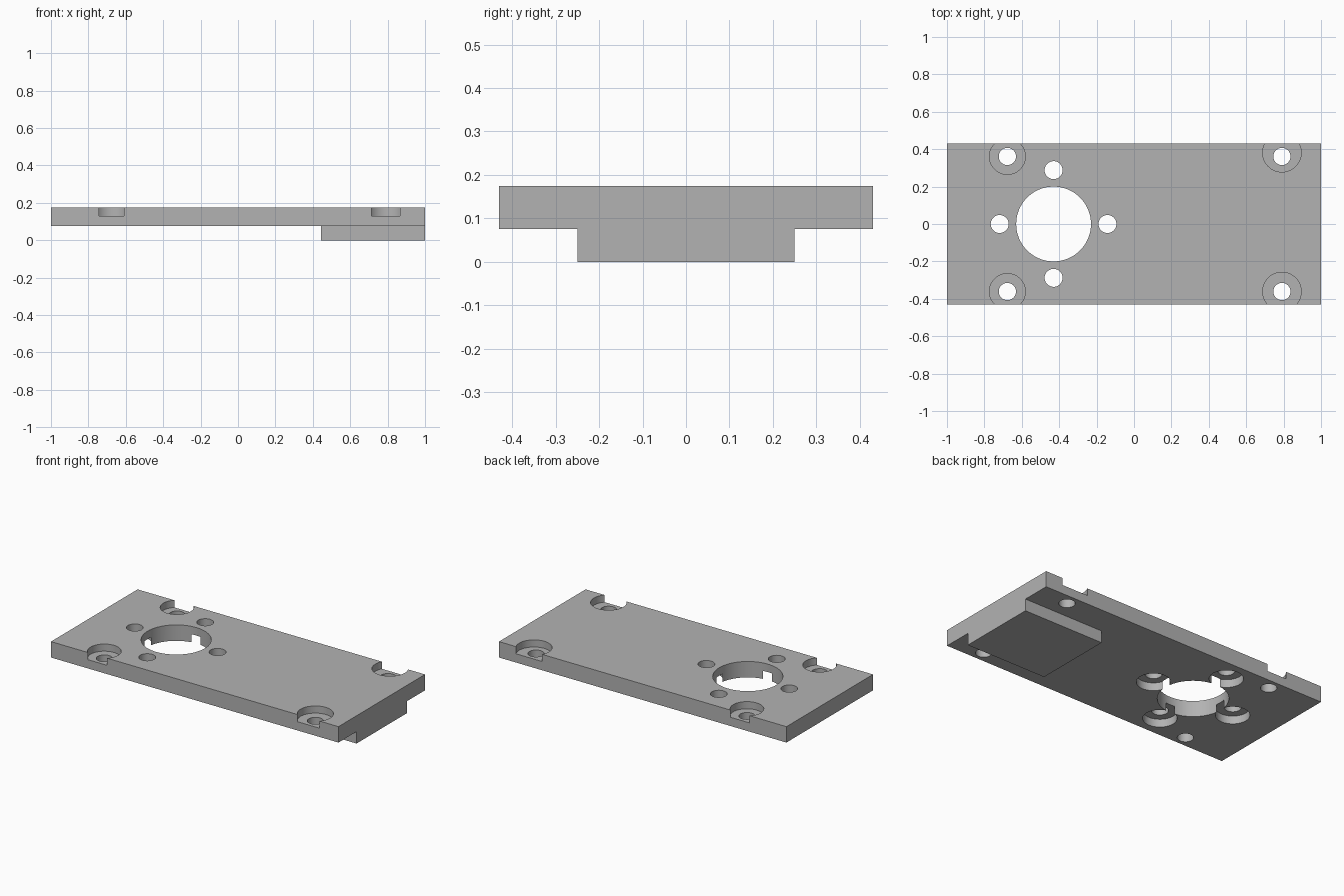
import bpy
import math

cube = bpy.data.objects.get("Cube")
if cube:
    bpy.data.objects.remove(cube, do_unlink=True)

grey = bpy.data.materials.new("plain grey")
grey.use_nodes = True
grey.diffuse_color = (0.45, 0.45, 0.45, 1)
grey.node_tree.nodes["Principled BSDF"].inputs["Base Color"].default_value = (0.45, 0.45, 0.45, 1)

BOTTOM, TOP = 0.075, 0.175   # plate faces
OVER = 0.05                  # how far cutters overshoot


def box(name, x0, x1, half_y, z0, z1):
    bpy.ops.mesh.primitive_cube_add(size=1, location=((x0 + x1) / 2, 0, (z0 + z1) / 2))
    ob = bpy.context.object
    ob.name = name
    ob.scale = (x1 - x0, 2 * half_y, z1 - z0)
    bpy.ops.object.transform_apply(location=False, rotation=False, scale=True)
    ob.data.materials.append(grey)
    return ob


def drill(target, x, y, radius, z0, z1):
    """Cut an upright round hole through the target."""
    bpy.ops.mesh.primitive_cylinder_add(vertices=64, radius=radius, depth=z1 - z0,
                                        location=(x, y, (z0 + z1) / 2))
    cutter = bpy.context.object
    cutter.hide_render = True
    cutter.data.materials.append(grey)
    mod = target.modifiers.new("hole", 'BOOLEAN')
    mod.operation = 'DIFFERENCE'
    mod.solver = 'EXACT'
    mod.object = cutter
    bpy.ops.object.select_all(action='DESELECT')
    target.select_set(True)
    bpy.context.view_layer.objects.active = target
    bpy.ops.object.modifier_apply(modifier=mod.name)
    bpy.data.objects.remove(cutter, do_unlink=True)


plate = box("mounting_plate", -1, 1, 0.43, BOTTOM, TOP)
box("underside_block", 0.445, 1, 0.25, 0, BOTTOM)

# Large central opening
cx = -0.43
drill(plate, cx, 0, 0.2, BOTTOM - OVER, TOP + OVER)

# Ring of four screw holes, recessed from below
for i in range(4):
    a = i * math.pi / 2
    x, y = cx + 0.288 * math.cos(a), 0.288 * math.sin(a)
    drill(plate, x, y, 0.096, BOTTOM - OVER, BOTTOM + 0.05)
    drill(plate, x, y, 0.048, BOTTOM - OVER, TOP + OVER)

# Corner screw holes, recessed from above and open at the plate edge
for x, y, bore_y, bore in ((-0.677, 0.361, 0.361, 0.096), (-0.677, -0.361, -0.361, 0.096),
                           (0.791, 0.361, 0.381, 0.103), (0.791, -0.361, -0.361, 0.103)):
    drill(plate, x, bore_y, bore, 0.13, TOP + OVER)
    drill(plate, x, y, 0.046, BOTTOM - OVER, TOP + OVER)

bpy.ops.object.shade_smooth_by_angle(angle=math.radians(30))
